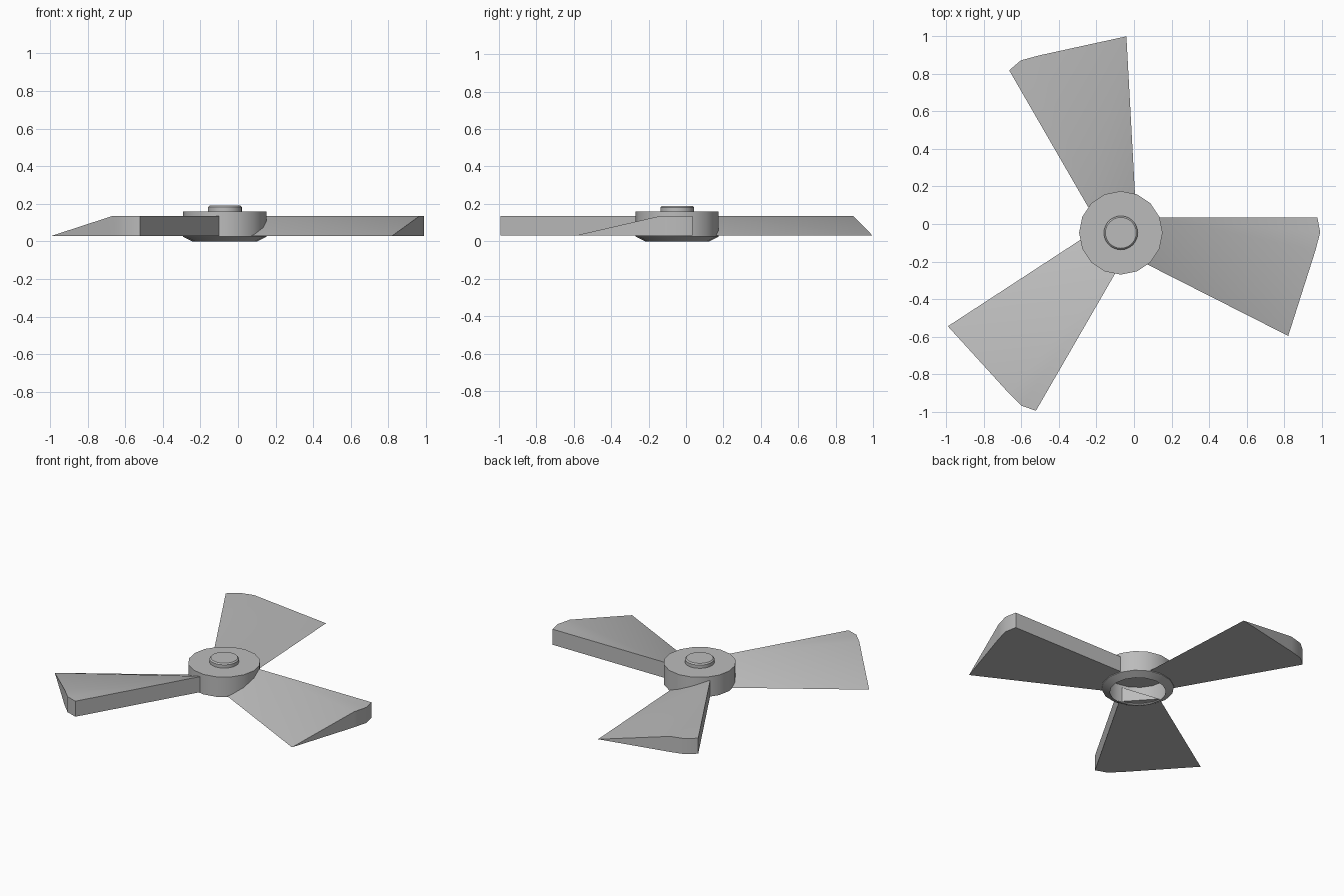
import bpy, bmesh, math
from mathutils import Matrix, Vector

cube = bpy.data.objects.get("Cube")
if cube:
    bpy.data.objects.remove(cube, do_unlink=True)

CENTRE = Vector((-0.07, -0.047, 0))
BASE, CREST = 0.03, 0.135

grey = bpy.data.materials.new("light_grey")
grey.use_nodes = True
grey.diffuse_color = (0.5, 0.5, 0.5, 1)
grey.node_tree.nodes["Principled BSDF"].inputs["Base Color"].default_value = (0.5, 0.5, 0.5, 1)


def finish(name, bm, angle=35):
    bmesh.ops.recalc_face_normals(bm, faces=bm.faces)
    mesh = bpy.data.meshes.new(name)
    bm.to_mesh(mesh)
    bm.free()
    mesh.materials.append(grey)
    ob = bpy.data.objects.new(name, mesh)
    bpy.context.collection.objects.link(ob)
    bpy.ops.object.select_all(action='DESELECT')
    ob.select_set(True)
    bpy.context.view_layer.objects.active = ob
    bpy.ops.object.shade_smooth_by_angle(angle=math.radians(angle))
    return ob


def lathe(name, profile, sides):
    """Spin a radius/height profile about the hub axis."""
    bm = bmesh.new()
    verts = [bm.verts.new(CENTRE + Vector((r, 0, z))) for r, z in profile]
    edges = [bm.edges.new(pair) for pair in zip(verts, verts[1:])]
    bmesh.ops.spin(bm, geom=verts + edges, cent=CENTRE, axis=(0, 0, 1),
                   angle=math.tau, steps=sides)
    bmesh.ops.remove_doubles(bm, verts=bm.verts, dist=0.0005)
    return finish(name, bm)


# Hollow hub, open underneath, with a chamfered lower rim
lathe("hub", [(0, 0.16), (0.222, 0.16), (0.222, 0.025), (0.172, 0),
              (0.2, 0.025), (0.2, 0.145), (0, 0.145)], 16)

# Raised cap on the hub
lathe("hub_cap", [(0, 0.19), (0.082, 0.19), (0.09, 0.182), (0.09, 0.155), (0, 0.155)], 32)


# Blade: upright leading wall, flat underside, top sloping to the trailing edge
def blade(name, turn):
    crest = [(0.12, 0.035), (0.975, 0.035), (0.99, -0.045), (0.965, -0.14)]
    trail = [(0.82, -0.595), (0.045, -0.202)]
    bm = bmesh.new()
    top = [bm.verts.new((x, y, CREST)) for x, y in crest]
    low = [bm.verts.new((x, y, BASE)) for x, y in crest]
    tip, root = [bm.verts.new((x, y, BASE)) for x, y in trail]
    bm.faces.new(top)
    bm.faces.new((top[0], top[3], tip))
    bm.faces.new((top[0], tip, root))
    bm.faces.new(low + [tip, root])
    for i in range(3):
        bm.faces.new((low[i], low[i + 1], top[i + 1], top[i]))
    bm.faces.new((low[3], tip, top[3]))
    bm.faces.new((low[0], top[0], root))
    bmesh.ops.rotate(bm, verts=bm.verts, cent=CENTRE,
                     matrix=Matrix.Rotation(turn, 3, 'Z'))
    finish(name, bm)


for i, name in enumerate(("left_blade", "back_blade", "front_right_blade")):
    blade(name, i * math.tau / 3)
